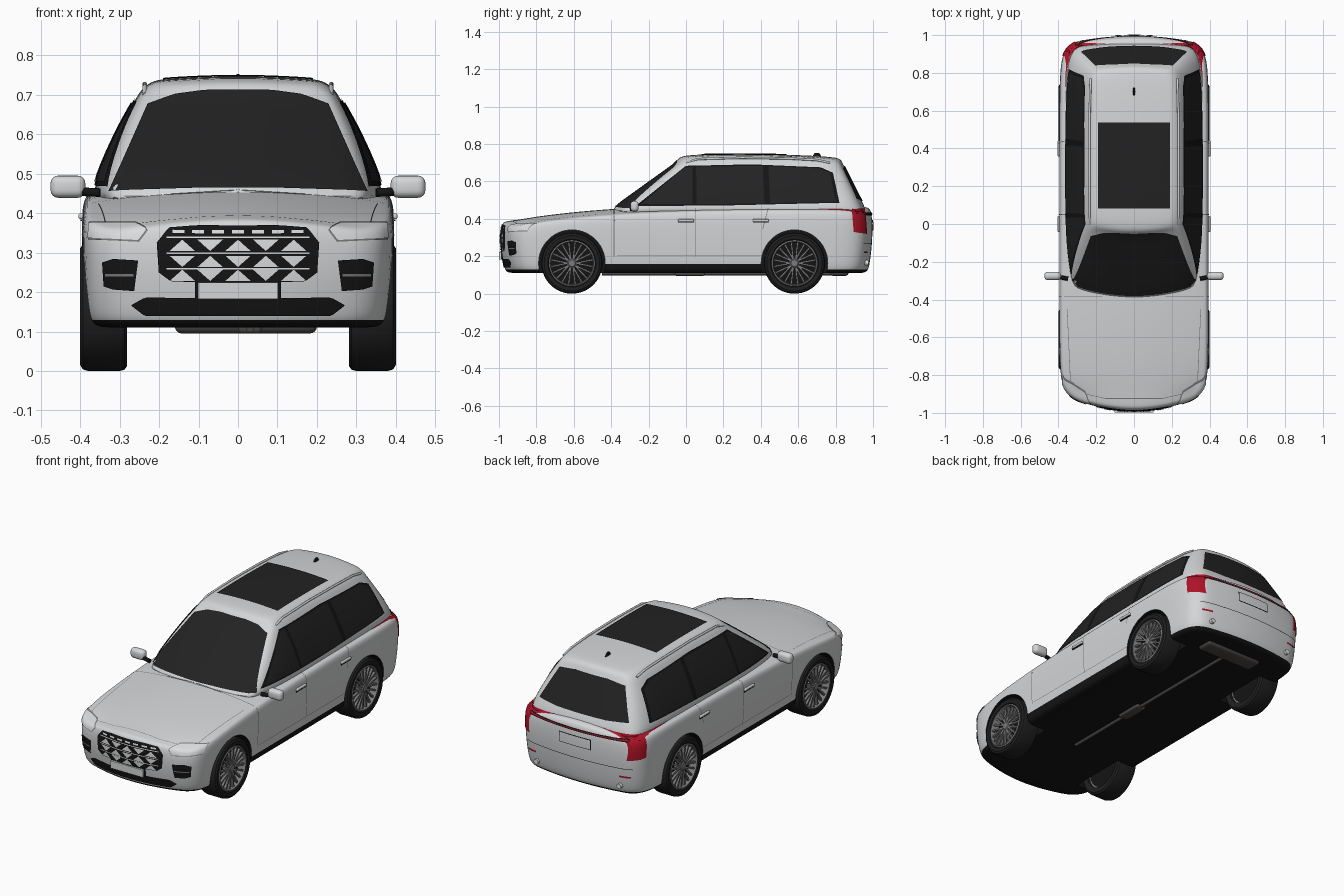
import bpy, bmesh
from math import sin, cos, pi, radians
from mathutils import Vector, Matrix
from mathutils.bvhtree import BVHTree

cube = bpy.data.objects.get("Cube")
if cube:
    bpy.data.objects.remove(cube)


def material(name, r, g, b):
    m = bpy.data.materials.new(name)
    m.use_nodes = True
    m.diffuse_color = (r, g, b, 1)
    node = next(n for n in m.node_tree.nodes if n.type == 'BSDF_PRINCIPLED')
    node.inputs["Base Color"].default_value = (r, g, b, 1)
    node.inputs["Roughness"].default_value = .5
    return m


paint = material("silver paint", .66, .67, .68)
glass = material("dark glass", .016, .016, .016)
black = material("black plastic", .007, .007, .007)
rubber = material("tyre rubber", .014, .014, .014)
alloy = material("grey alloy", .2, .2, .2)
red = material("red lamp", .42, .006, .02)
chrome = material("bright trim", .72, .73, .74)
steel = material("exhaust steel", .07, .065, .06)


def make(name, bm, mats, angle=35):
    me = bpy.data.meshes.new(name)
    bm.to_mesh(me)
    bm.free()
    for m in mats:
        me.materials.append(m)
    me.shade_smooth()
    me.set_sharp_from_angle(angle=radians(angle))
    ob = bpy.data.objects.new(name, me)
    bpy.context.collection.objects.link(ob)
    return ob


def bake(ob, angle=35):
    """Replace an object's mesh by its evaluated mesh."""
    dg = bpy.context.evaluated_depsgraph_get()
    me = bpy.data.meshes.new_from_object(ob.evaluated_get(dg))
    ob.modifiers.clear()
    ob.data = me
    me.shade_smooth()
    me.set_sharp_from_angle(angle=radians(angle))


# Shells: stacked plan grids joined along their rims
S = [-1, -.84, -.45, 0, .45, .84, 1]


def plan(rows, crown):
    return [[Vector((s * x, y + bow * (1 - s * s), z + crown * (1 - s * s))) for s in S]
            for x, y, bow, z in rows]


def shell(name, levels, mats):
    bm = bmesh.new()
    n, m = len(levels[0]), len(S)
    rim = ([(0, j) for j in range(m)] + [(i, m - 1) for i in range(1, n)]
           + [(n - 1, j) for j in range(m - 2, -1, -1)] + [(i, 0) for i in range(n - 2, 0, -1)])
    full = [(i, j) for i in range(n) for j in range(m)]
    prev = None
    for k, grid in enumerate(levels):
        cap = k in (0, len(levels) - 1)
        vs = {ij: bm.verts.new(grid[ij[0]][ij[1]]) for ij in (full if cap else rim)}
        if cap:
            for i in range(n - 1):
                for j in range(m - 1):
                    bm.faces.new([vs[i, j], vs[i, j + 1], vs[i + 1, j + 1], vs[i + 1, j]])
        if prev:
            for a, b in zip(rim, rim[1:] + rim[:1]):
                bm.faces.new([prev[a], prev[b], vs[b], vs[a]])
        prev = vs
    bmesh.ops.recalc_face_normals(bm, faces=bm.faces)
    ob = make(name, bm, mats)
    sub = ob.modifiers.new("smooth", 'SUBSURF')
    sub.levels = sub.render_levels = 2
    bake(ob)
    return ob


# Lower body: half width, y, end bow, shoulder height
body_rows = [(.32, -.93, -.065, .36), (.372, -.885, -.03, .37), (.392, -.8, -.015, .387),
             (.396, -.61, 0, .41), (.396, -.35, 0, .43), (.396, 0, 0, .445), (.396, .35, 0, .45),
             (.396, .6, 0, .45), (.393, .82, .01, .45), (.375, .92, .02, .445), (.32, .965, .035, .435)]
body_levels = [(.11, 0, .92, .955), (.125, 0, .96, .975), (.165, 0, .98, .985),
               (.165, .35, .992, .997), (.165, .65, 1, 1), (.165, .88, .997, .995),
               (.165, .98, .975, .985), (.165, 1, .93, .96)]
body = shell("body", [plan([(x * xs, y * ys, b, zb + k * (sh - zb)) for x, y, b, sh in body_rows],
                           .03 * k * k) for zb, k, xs, ys in body_levels], [paint, black])
for f in body.data.polygons:
    c = f.center
    f.material_index = int(c.z < .127 or (c.z < .165 and abs(c.y) < .62))

# Cabin: blended from the belt outline to the roof outline
belt = [(.325, -.36, -.075, .43), (.352, -.28, -.03, .43), (.374, -.1, 0, .43), (.377, .2, 0, .43),
        (.377, .5, 0, .43), (.372, .8, .01, .43), (.352, .91, .015, .43), (.3, .95, .025, .43)]
roof = [(.225, -.03, -.025, .7), (.236, 0, -.01, .712), (.242, .1, 0, .717), (.242, .3, 0, .719),
        (.242, .5, 0, .716), (.238, .68, 0, .71), (.23, .78, .01, .702), (.21, .82, .02, .695)]


def blend(t):
    out = []
    for a, b in zip(belt, roof):
        x, y, w, z = (p + (q - p) * t for p, q in zip(a, b))
        out.append((x + .014 * sin(pi * t), y, w, z))
    return out


cabin_levels = [plan(blend(t), 0) for t in (0, .3, .65, .9, 1)]
cabin_levels.append(plan([(x * .88, .4 + (y - .4) * .97, w, z + .019) for x, y, w, z in roof], .01))
cabin = shell("cabin", cabin_levels, [paint])

# Surface plates: flat outlines laid onto the shells
skin = bmesh.new()
skin.from_mesh(body.data)
skin.from_mesh(cabin.data)
tree = BVHTree.FromBMesh(skin)
skin.free()
VIEWS = {"side": (Vector((-1, 0, 0)), lambda u, v: Vector((0, u, v))),
         "front": (Vector((0, 1, 0)), lambda u, v: Vector((u, 0, v))),
         "rear": (Vector((0, -1, 0)), lambda u, v: Vector((u, 0, v))),
         "top": (Vector((0, 0, -1)), lambda u, v: Vector((u, v, 0)))}


def along(pts, t):
    f = t * (len(pts) - 1)
    i = min(int(f), len(pts) - 2)
    return Vector(pts[i]).lerp(Vector(pts[i + 1]), f - i)


def plates(name, view, shapes, mat, off=.004, nu=24, nv=10, mirror=False):
    """Each shape is a lower and an upper edge with a patch stretched between."""
    ray, lift = VIEWS[view]
    bm = bmesh.new()
    for low, up in shapes:
        grid = []
        for j in range(nv + 1):
            row = []
            for i in range(nu + 1):
                p = along(low, i / nu).lerp(along(up, i / nu), j / nv)
                start = lift(*p) - ray * 3
                loc, n, _, _ = tree.ray_cast(start, ray)
                if loc is None:
                    loc, n, _, _ = tree.find_nearest(start + ray * 2)
                row.append(bm.verts.new(loc + n * off))
            grid.append(row)
        for j in range(nv):
            for i in range(nu):
                bm.faces.new([grid[j][i], grid[j][i + 1], grid[j + 1][i + 1], grid[j + 1][i]])
    bmesh.ops.remove_doubles(bm, verts=bm.verts, dist=.0001)
    bm.normal_update()
    bmesh.ops.reverse_faces(bm, faces=[f for f in bm.faces if f.normal.dot(ray) > 0])
    if mirror:
        copy = bmesh.ops.duplicate(bm, geom=bm.verts[:] + bm.edges[:] + bm.faces[:])["geom"]
        bmesh.ops.scale(bm, vec=(-1, 1, 1), verts=[g for g in copy if isinstance(g, bmesh.types.BMVert)])
        bmesh.ops.reverse_faces(bm, faces=[g for g in copy if isinstance(g, bmesh.types.BMFace)])
    return make(name, bm, [mat])


def rect(u, v, w, h):
    return ([(u - w, v - h), (u + w, v - h)], [(u - w, v + h), (u + w, v + h)])


def sym(half):
    return [(-u, v) for u, v in reversed(half)] + half


# Glazing
plates("windscreen", "front", [(sym([(.1, .462), (.325, .455)]),
                                sym([(.08, .711), (.16, .7), (.228, .675)]))], glass)
plates("rear_window", "rear", [(sym([(.15, .495), (.28, .505)]), sym([(.1, .682), (.205, .668)]))], glass)
plates("sunroof", "top", [rect(0, .31, .19, .228)], glass)
plates("window_surround", "side", [([(-.27, .467), (.25, .472), (.82, .485)],
                                    [(0, .682), (.35, .69), (.72, .674), (.785, .645)])],
       black, .003, 48, mirror=True)
plates("side_windows", "side", [([(-.235, .478), (.035, .478)], [(-.01, .668), (.035, .676)]),
                                ([(.055, .478), (.42, .48)], [(.055, .676), (.41, .68)]),
                                ([(.45, .482), (.8, .492)], [(.44, .679), (.71, .666), (.77, .64)])],
       glass, .006, mirror=True)

# Front face: grille with alternating triangles, vents, lamps
plates("grille", "front", [(sym([(.1, .225), (.17, .228), (.2, .25)]),
                            sym([(.1, .368), (.175, .362), (.205, .325)]))], black)
teeth = []
for row, z in enumerate((.243, .278, .318)):
    for k in range(-2, 3):
        u, h = k * .07, .014 * (-1) ** (k + row)
        teeth.append(([(u - .032, z - h), (u + .032, z - h)], [(u, z + h), (u, z + h)]))
teeth += [rect(0, z, .18, .002) for z in (.26, .298, .338)]
teeth += [rect(k * .05, .352, .015, .004) for k in range(-3, 4)]
plates("grille_inserts", "front", teeth, chrome, .007, 6, 3)
plates("lower_intake", "front", [(sym([(.1, .14), (.235, .14), (.265, .163)]),
                                  sym([(.1, .185), (.235, .187), (.27, .167)]))], black)
plates("corner_vents", "front", [([(.262, .203), (.315, .207), (.338, .215)],
                                  [(.252, .28), (.315, .284), (.342, .275)])], black, mirror=True)
plates("vent_bars", "front", [rect(.298, .243, .035, .003)], alloy, .006, 8, 2, True)
lamp = [(.237, .362), (.26, .373), (.375, .373)]
plates("headlamp_borders", "front", [([(.228, .355), (.25, .327), (.377, .333)],
                                      [(.234, .364), (.258, .376), (.377, .376)])], alloy, .003, mirror=True)
plates("headlamps", "front", [([(.232, .356), (.252, .331), (.377, .337)], lamp)], chrome, .005, mirror=True)

# Rear face
plates("tail_lamps_side", "side", [([(.895, .33), (.965, .32)], [(.885, .452), (.955, .455)])],
       red, mirror=True)
plates("tail_lamps_rear", "rear", [([(.312, .32), (.362, .325)], [(.318, .44), (.362, .45)])],
       red, mirror=True)
plates("tail_strip", "rear", [rect(0, .425, .31, .007)], black)
plates("tail_strip_light", "rear", [rect(0, .425, .305, .002)], red, .006)
plates("reflectors", "rear", [rect(.29, .222, .03, .005)], red, mirror=True)
plates("rear_plate_frame", "rear", [rect(0, .365, .1, .029)], black)
plates("rear_plate", "rear", [rect(0, .365, .096, .025)], paint, .006)
plates("rear_bumper_seam", "rear", [rect(0, .268, .33, .0015)], black, .002, 24, 1)
plates("front_plate_frame", "front", [rect(0, .203, .108, .025)], black, .006)

# Panel gaps
doors = [([(y - .002, .2), (y + .002, .2)], [(y - .002, .458), (y + .002, .458)]) for y in (-.385, .05)]
doors.append(([(.408, .345), (.412, .345)], [(.438, .458), (.442, .458)]))
doors.append(rect(.03, .205, .4, .0015))
plates("door_gaps", "side", doors, alloy, .002, 8, 24, True)
plates("bonnet_gaps", "top", [([(.335, -.83), (.338, -.83)], [(.352, -.45), (.355, -.45)])],
       alloy, .002, 1, 24, True)
plates("bonnet_edge", "top", [(sym([(.15, -.925), (.26, -.9), (.335, -.83)]),
                               sym([(.15, -.922), (.26, -.897), (.335, -.827)]))], alloy, .002, 30, 1)

# Wheel arches
axles = (-.61, .58)
bm = bmesh.new()
for y in axles:
    for side in (-1, 1):
        bmesh.ops.create_cone(bm, cap_ends=True, segments=56, radius1=.178, radius2=.178, depth=.26,
                              matrix=Matrix.Translation((side * .385, y, .163)) @ Matrix.Rotation(pi / 2, 4, 'Y'))
for f in bm.faces:
    f.material_index = 1
cutter = make("arch_cutter", bm, [paint, black])
cutter.hide_render = True
cut = body.modifiers.new("arches", 'BOOLEAN')
cut.operation, cut.solver, cut.object = 'DIFFERENCE', 'EXACT', cutter
bake(body)
bpy.data.objects.remove(cutter)


def box(name, centre, size, mat, bevel=.0):
    bm = bmesh.new()
    bmesh.ops.create_cube(bm, size=1, matrix=Matrix.Translation(centre) @ Matrix.Diagonal((*size, 1)))
    if bevel:
        bmesh.ops.bevel(bm, geom=bm.edges[:], offset=bevel, segments=4, profile=.5, affect='EDGES')
    return make(name, bm, [mat], 50)


def tube(name, pts, radius, mat):
    cu = bpy.data.curves.new(name, 'CURVE')
    cu.dimensions, cu.bevel_depth, cu.use_fill_caps = '3D', radius, True
    sp = cu.splines.new('POLY')
    sp.points.add(len(pts) - 1)
    for q, p in zip(sp.points, pts):
        q.co = (*p, 1)
    ob = bpy.data.objects.new("curve", cu)
    bpy.context.collection.objects.link(ob)
    me = bpy.data.meshes.new_from_object(ob.evaluated_get(bpy.context.evaluated_depsgraph_get()))
    bpy.data.objects.remove(ob)
    bm = bmesh.new()
    bm.from_mesh(me)
    return make(name, bm, [mat], 50)


# Mirrors, handles, rails and exhaust tips on both sides
for side, tag in ((1, "left"), (-1, "right")):
    box(tag + "_mirror", (side * .431, -.275, .467), (.088, .044, .056), paint, .019)
    tube(tag + "_mirror_arm", [(side * .35, -.29, .452), (side * .41, -.278, .455)], .011, black)
    for y, part in ((0, "_front"), (.4, "_rear")):
        box(tag + part + "_handle", (side * .394, y, .392), (.02, .085, .014), paint, .005)
        box(tag + part + "_handle_gap", (side * .393, y, .382), (.012, .085, .005), black)
    tube(tag + "_roof_rail", [(side * x, y, z) for x, y, z in (
        (.236, .0, .7), (.236, .06, .72), (.236, .3, .727), (.236, .55, .723), (.232, .7, .715), (.23, .77, .7))],
        .006, paint)
    tube(tag + "_exhaust_tip", [(side * .26, .9, .165), (side * .26, .975, .165)], .014, chrome)
box("front_plate", (0, -.993, .203), (.204, .012, .042), paint)

# Roof antenna
bm = bmesh.new()
bmesh.ops.create_cone(bm, cap_ends=True, segments=20, radius1=.03, radius2=.012, depth=.03,
                      matrix=Matrix.Translation((0, .7, .738)) @ Matrix.Diagonal((.3, 1, 1, 1)))
make("antenna", bm, [black])

# Underside exhaust
tube("exhaust_pipe", [(.03, -.45, .108), (.03, .8, .108)], .01, steel)
box("resonator", (.03, .02, .108), (.06, .16, .026), steel, .01)
box("muffler", (.02, .82, .115), (.36, .1, .04), steel, .018)


# Wheels
def lathe(profile):
    bm = bmesh.new()
    vs = [bm.verts.new((x, 0, r)) for r, x in profile]
    es = [bm.edges.new((a, b)) for a, b in zip(vs, vs[1:] + vs[:1])]
    bmesh.ops.spin(bm, geom=vs + es, cent=(0, 0, 0), axis=(1, 0, 0), angle=2 * pi, steps=56)
    bmesh.ops.remove_doubles(bm, verts=bm.verts, dist=.0001)
    bmesh.ops.recalc_face_normals(bm, faces=bm.faces)
    return bm


tyre = make("tyre", lathe([(.12, .285), (.15, .281), (.16, .288), (.163, .3), (.163, .38),
                           (.159, .393), (.148, .4), (.128, .398), (.122, .39)]), [rubber])
rim = make("rim", lathe([(.123, .394), (.116, .397), (.112, .39), (.112, .3), (.123, .3)]), [alloy])
disc = make("wheel_back", lathe([(0, .352), (.115, .352), (.115, .3), (0, .3)]), [black])
hub = make("hub", lathe([(0, .394), (.018, .393), (.028, .385), (.03, .35), (0, .35)]), [alloy])
bm = bmesh.new()
for k in range(10):
    for lean in (-1, 1):
        spin = Matrix.Rotation(k * pi / 5, 4, 'X')
        tilt = Matrix.Translation((.382, lean * .012, .068)) @ Matrix.Rotation(lean * -.12, 4, 'X')
        bmesh.ops.create_cube(bm, size=1, matrix=spin @ tilt @ Matrix.Diagonal((.014, .009, .096, 1)))
spokes = make("spokes", bm, [alloy])
parts = (tyre, rim, disc, hub, spokes)
for y, end in zip(axles, ("front", "rear")):
    for turn, tag in ((0, "left"), (pi, "right")):
        for p in parts:
            ob = bpy.data.objects.new(f"{end}_{tag}_{p.name}", p.data)
            ob.location, ob.rotation_euler = (0, y, .163), (0, 0, turn)
            bpy.context.collection.objects.link(ob)
for p in parts:
    bpy.data.objects.remove(p)
